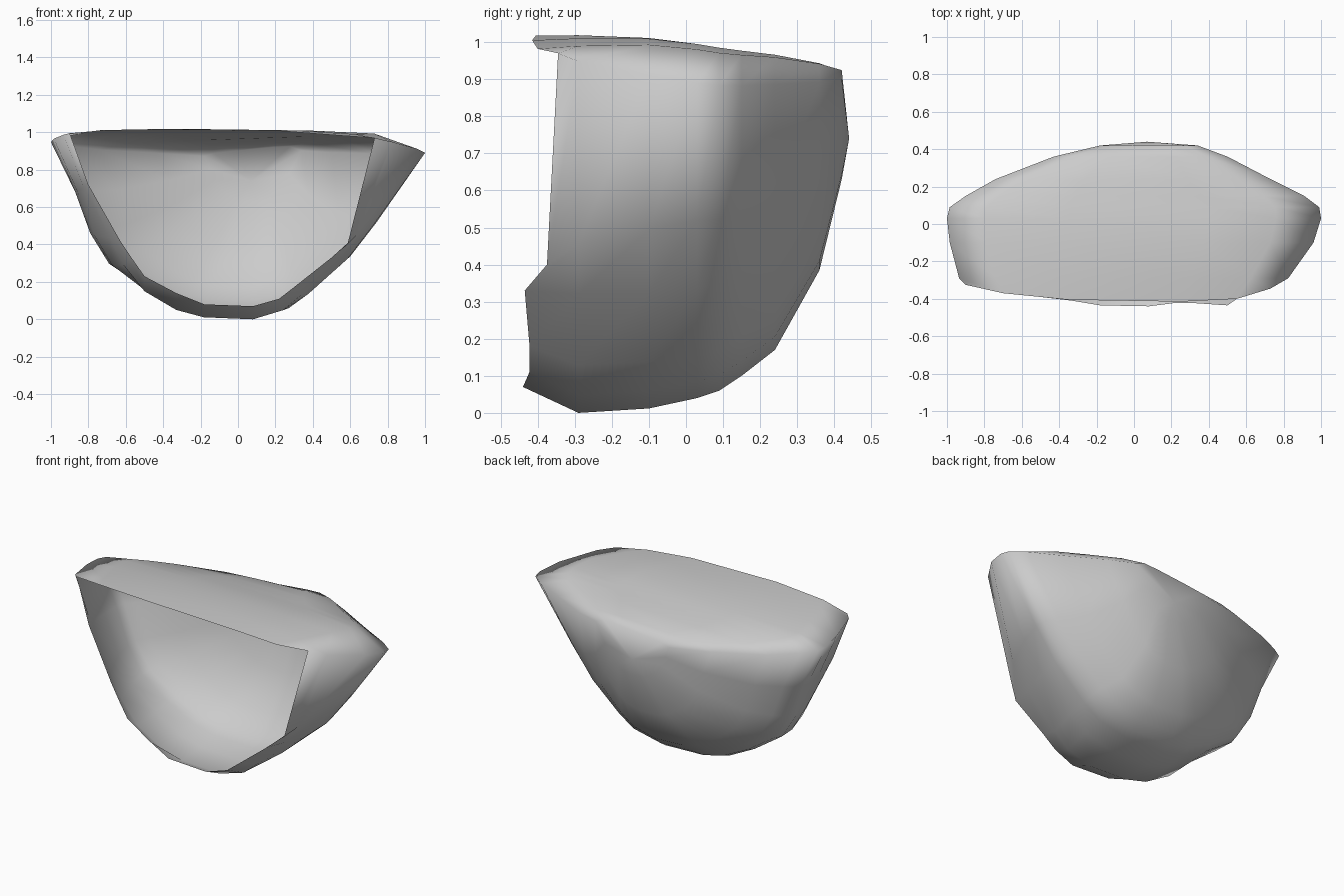
import bpy

if "Cube" in bpy.data.objects:
    bpy.data.objects.remove(bpy.data.objects["Cube"])

# Open front rim of the hollow shell (x, y, z), running left, bottom, right, top
rim = [(-.9, -.325, .995), (-.8, -.345, .72), (-.63, -.37, .42), (-.57, -.38, .33),
       (-.5, -.39, .23), (-.33, -.41, .14), (-.18, -.435, .08), (.08, -.44, .07),
       (.22, -.422, .11), (.31, -.422, .18), (.5, -.435, .33), (.585, -.375, .4),
       (.73, -.345, .97), (.55, -.4, .982), (.25, -.415, 1.005), (-.35, -.405, 1.018),
       (-.7, -.37, 1.012)]

# Widest cross-section, x in -1..1 and height in 0..1
full = [(-1, .95), (-.87, .67), (-.79, .44), (-.69, .27), (-.5, .135), (-.33, .045),
        (-.19, .01), (.08, 0), (.28, .045), (.39, .12), (.6, .31), (.74, .5),
        (1, .89), (.76, .985), (.4, 1), (-.35, 1), (-.8, .99)]

# Sections, front to back: y, blend from rim to full, x left, x right, bottom, top,
# and the drop of the top towards the left
sections = [(-.29, .35, -1, 1, 0, 1.02, 0),
            (-.10, .85, -1, 1, .012, 1.01, 0),
            (.03, 1, -1, 1, .04, .995, 0),
            (.09, 1, -.985, .99, .06, .985, 0),
            (.15, 1, -.9, .91, .1, .98, .01),
            (.24, 1, -.74, .73, .17, .975, .03),
            (.36, 1, -.43, .5, .385, .955, .04),
            (.42, 1, -.18, .34, .63, .935, .05)]


def section(y, t, left, right, bottom, top, drop):
    pts = []
    for (u, v), r in zip(full, rim):
        x = left + (u + 1) / 2 * (right - left)
        z = bottom + v * (top - bottom) - drop * v * (1 - u) / 2
        tz = max(t, 1 - v)          # lower points reach full depth early
        pts.append((r[0] + (x - r[0]) * t, y, r[2] + (z - r[2]) * tz))
    return pts


# Skin the sections, leaving the front open
verts = list(rim)
for s in sections:
    verts += section(*s)
n = len(rim)
faces = []
for k in range(len(sections)):
    for i in range(n):
        j = (i + 1) % n
        faces.append((k * n + i, (k + 1) * n + i, (k + 1) * n + j, k * n + j))

# Slightly bulged back end
last = len(sections) * n
verts.append((.07, .44, .74))
faces += [(last + i, len(verts) - 1, last + (i + 1) % n) for i in range(n)]

mesh = bpy.data.meshes.new("hollow_shell")
mesh.from_pydata(verts, [], faces)
mesh.update()
# Make normals point outward
if mesh.polygons[-1].normal.y < 0:
    mesh.flip_normals()
shell = bpy.data.objects.new("hollow_shell", mesh)
bpy.context.collection.objects.link(shell)
for p in mesh.polygons:
    p.use_smooth = True
